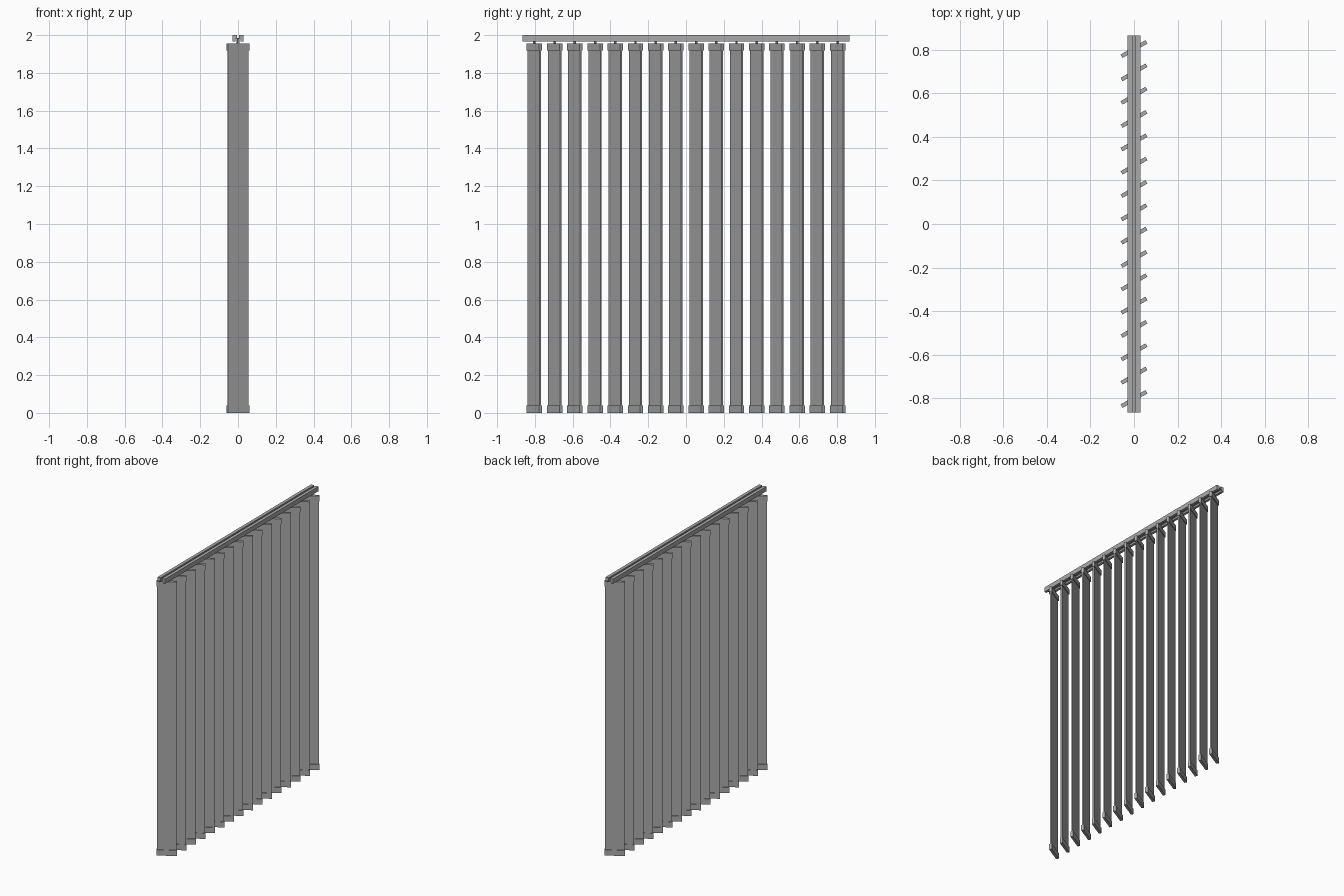
import bpy
import bmesh
from math import radians
from mathutils import Matrix, Vector

if "Cube" in bpy.data.objects:
    bpy.data.objects.remove(bpy.data.objects["Cube"], do_unlink=True)

grey = bpy.data.materials.new("plain grey")
grey.use_nodes = True
grey.diffuse_color = (0.4, 0.4, 0.4, 1)
grey.node_tree.nodes["Principled BSDF"].inputs["Base Color"].default_value = (0.4, 0.4, 0.4, 1)

COUNT = 16
STEP = 0.107
TILT = Matrix.Rotation(radians(30), 4, "Z")


def finish(name, bm):
    bmesh.ops.recalc_face_normals(bm, faces=bm.faces)
    mesh = bpy.data.meshes.new(name)
    bm.to_mesh(mesh)
    bm.free()
    mesh.materials.append(grey)
    obj = bpy.data.objects.new(name, mesh)
    bpy.context.collection.objects.link(obj)
    return obj


def block(name, width, depth, bottom, top, y):
    """Tilted box hanging at the given place along the rail."""
    bm = bmesh.new()
    scale = Matrix.Diagonal((width, depth, top - bottom, 1))
    place = Matrix.Translation((0, y, (bottom + top) / 2))
    bmesh.ops.create_cube(bm, size=1, matrix=place @ TILT @ scale)
    return finish(name, bm)


# Head rail: mirrored channel profile with a narrow top slot and wider track below
half = [(0.006, 1.985), (0.006, 2.0), (0.029, 2.0), (0.029, 1.967),
        (0.012, 1.967), (0.012, 1.98)]
profile = half + [(-x, z) for x, z in reversed(half)]
bm = bmesh.new()
face = bm.faces.new([bm.verts.new((x, -0.865, z)) for x, z in profile])
ends = bmesh.ops.extrude_face_region(bm, geom=[face])["geom"]
bmesh.ops.translate(bm, vec=Vector((0, 1.73, 0)),
                    verts=[v for v in ends if isinstance(v, bmesh.types.BMVert)])
finish("head_rail", bm)

# Vertical slats, each with end clips and a hanger
for i in range(COUNT):
    y = (i - (COUNT - 1) / 2) * STEP
    block(f"slat_{i + 1}", 0.126, 0.009, 0.005, 1.95, y)
    block(f"bottom_clip_{i + 1}", 0.132, 0.018, 0, 0.04, y)
    block(f"top_clip_{i + 1}", 0.132, 0.018, 1.918, 1.955, y)
    block(f"hanger_{i + 1}", 0.012, 0.008, 1.95, 1.982, y)
